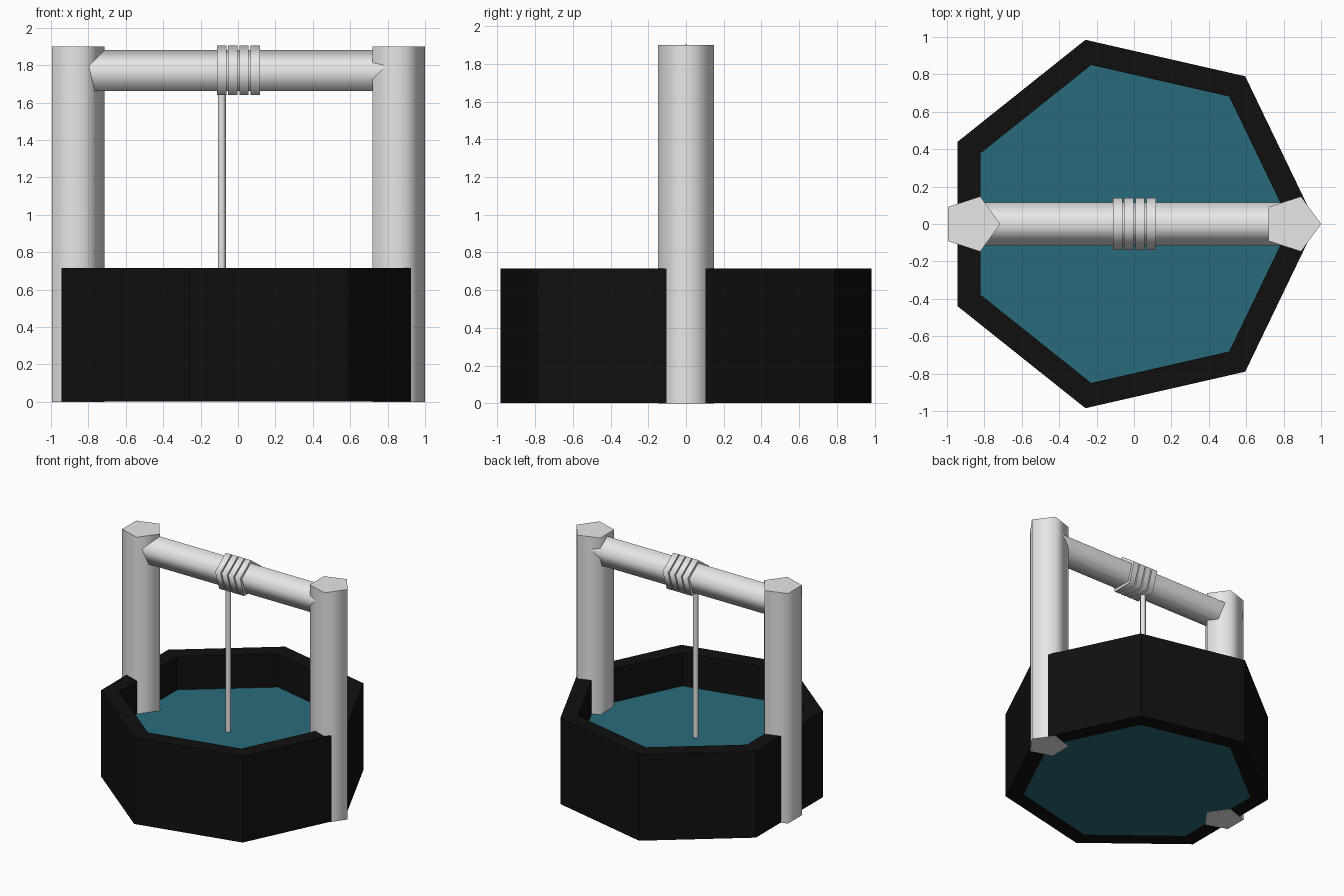
import bpy
import bmesh
from math import cos, sin, pi, radians
from mathutils import Matrix

cube = bpy.data.objects.get("Cube")
if cube:
    bpy.data.objects.remove(cube, do_unlink=True)


def material(name, r, g, b):
    mat = bpy.data.materials.new(name)
    mat.use_nodes = True
    mat.diffuse_color = (r, g, b, 1)
    bsdf = mat.node_tree.nodes["Principled BSDF"]
    bsdf.inputs["Base Color"].default_value = (r, g, b, 1)
    return mat


GREY = material("light grey", 0.8, 0.8, 0.8)
BLACK = material("black stone", 0.005, 0.005, 0.005)
BLUE = material("water blue", 0.022, 0.148, 0.2)


def build(name, bm, mat, smooth=False):
    bmesh.ops.recalc_face_normals(bm, faces=bm.faces)
    mesh = bpy.data.meshes.new(name)
    bm.to_mesh(mesh)
    bm.free()
    mesh.materials.append(mat)
    obj = bpy.data.objects.new(name, mesh)
    bpy.context.collection.objects.link(obj)
    if smooth:
        # rounded sides, crisp end caps
        bpy.ops.object.select_all(action="DESELECT")
        obj.select_set(True)
        bpy.context.view_layer.objects.active = obj
        bpy.ops.object.shade_smooth_by_angle(angle=radians(80))
    return obj


def loop(bm, sides, radius, z):
    return [bm.verts.new((radius * cos(2 * pi * i / sides),
                          radius * sin(2 * pi * i / sides), z))
            for i in range(sides)]


def bridge(bm, a, b):
    for i in range(len(a)):
        j = (i + 1) % len(a)
        bm.faces.new((a[i], a[j], b[j], b[i]))


def prism(name, sides, radius, low, high, place, mat, smooth=True):
    bm = bmesh.new()
    a, b = loop(bm, sides, radius, low), loop(bm, sides, radius, high)
    bridge(bm, a, b)
    bm.faces.new(a)
    bm.faces.new(b)
    bm.transform(place)
    return build(name, bm, mat, smooth)


# seven-sided basin wall and the water filling it
CENTRE = Matrix.Translation((-0.035, 0, 0))
OUTER, INNER, RIM, BASE = 1.01, 0.872, 0.715, 0.003
bm = bmesh.new()
rings = [loop(bm, 7, r, z) for r, z in
         ((OUTER, BASE), (OUTER, RIM), (INNER, RIM), (INNER, BASE))]
for i in range(4):
    bridge(bm, rings[i], rings[(i + 1) % 4])
bm.transform(CENTRE)
build("basin_wall", bm, BLACK)
prism("water", 7, INNER, BASE, 0.44, CENTRE, BLUE, smooth=False)

# upright posts
for name, x in (("right_post", -0.87), ("left_post", 0.845)):
    prism(name, 5, 0.155, 0, 1.9, Matrix.Translation((x, 0, 0)), GREY)

# crossbeam lying along x, with one corner of its section pointing up
AXLE = (Matrix.Translation((0, 0, 1.76)) @ Matrix.Rotation(pi / 2, 4, "Y")
        @ Matrix.Rotation(pi, 4, "Z"))
prism("crossbeam", 5, 0.12, -0.87, 0.845, AXLE, GREY)

# rope coils wound on the beam
for i in range(4):
    start = -0.112 + i * 0.0595
    prism(f"rope_coil_{i + 1}", 5, 0.146, start, start + 0.05, AXLE, GREY)

# hanging rope
prism("hanging_rope", 5, 0.0235, 0.42, 1.76,
      Matrix.Translation((-0.087, 0, 0)), GREY)
